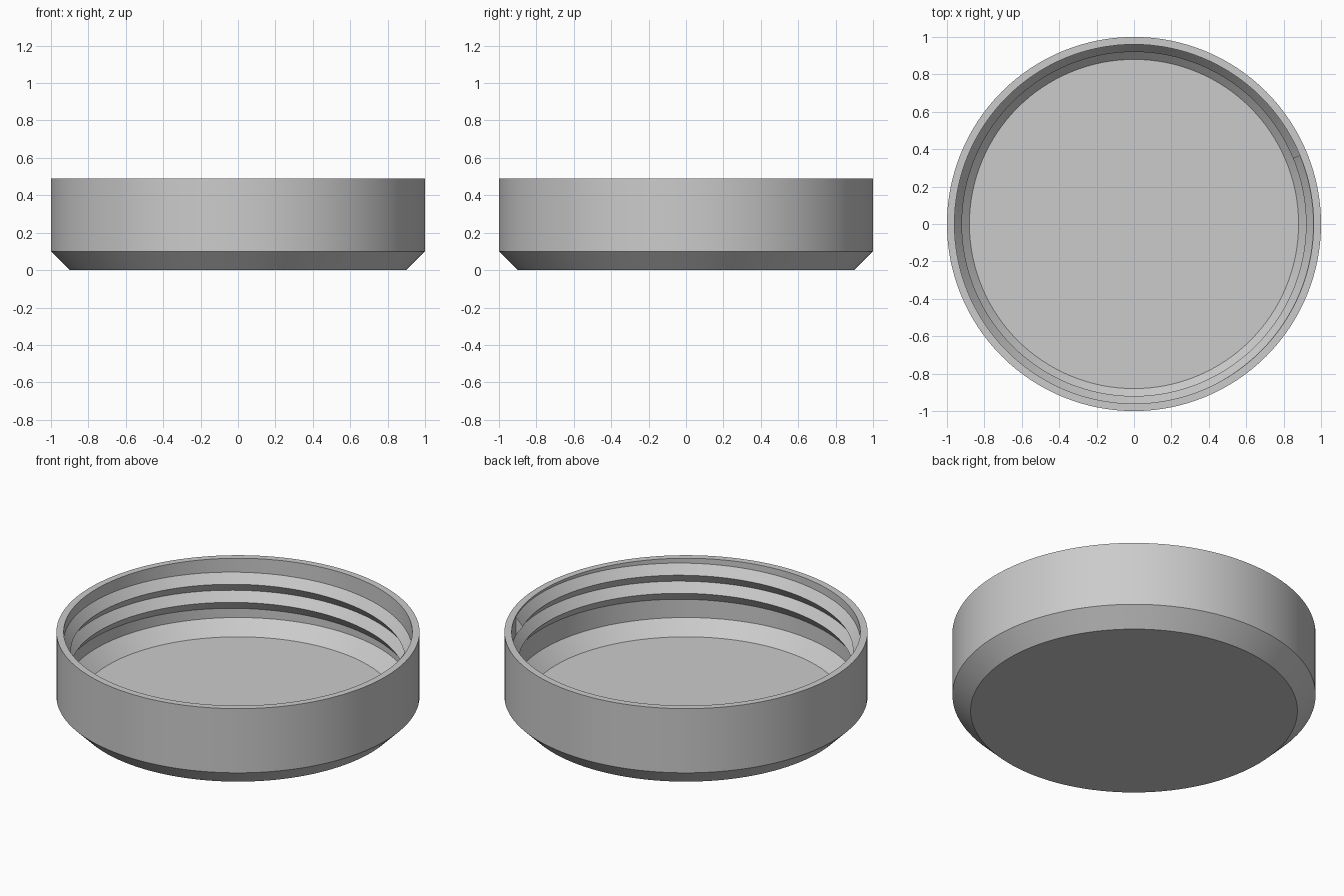
import bpy
import bmesh
from math import cos, sin, tau, radians

SEGMENTS = 128
PITCH = 0.11
TURNS = 2
START_ANGLE = radians(22.5)
START_Z = 0.209
WALL_R, CREST_R, BITE = 0.96, 0.92, 0.006

if "Cube" in bpy.data.objects:
    bpy.data.objects.remove(bpy.data.objects["Cube"], do_unlink=True)

# Single plain grey plastic
grey = bpy.data.materials.new("plain grey")
grey.use_nodes = True
colour = (0.6, 0.6, 0.6, 1)
grey.diffuse_color = colour
grey.node_tree.nodes["Principled BSDF"].inputs["Base Color"].default_value = colour


def ring_point(radius, z, angle):
    return (radius * cos(angle), radius * sin(angle), z)


def bridge(bm, a, b, closed):
    """Join two equal rows of vertices with quads."""
    count = len(a)
    for i in range(count if closed else count - 1):
        j = (i + 1) % count
        bm.faces.new((a[i], a[j], b[j], b[i]))


def finish(bm, name):
    bmesh.ops.recalc_face_normals(bm, faces=bm.faces)
    mesh = bpy.data.meshes.new(name)
    bm.to_mesh(mesh)
    bm.free()
    mesh.materials.append(grey)
    obj = bpy.data.objects.new(name, mesh)
    bpy.context.collection.objects.link(obj)
    bpy.ops.object.select_all(action="DESELECT")
    obj.select_set(True)
    bpy.context.view_layer.objects.active = obj
    bpy.ops.object.shade_smooth_by_angle(angle=radians(25))
    return obj


# Lid shell: turned profile from the underside, over the rim, to the inner floor
profile = [(0.90, 0), (1, 0.10), (1, 0.49), (WALL_R, 0.49), (WALL_R, 0.13), (0.88, 0.05)]
bm = bmesh.new()
rings = [[bm.verts.new(ring_point(r, z, tau * i / SEGMENTS)) for i in range(SEGMENTS)]
         for r, z in profile]
for lower, upper in zip(rings, rings[1:]):
    bridge(bm, lower, upper, True)
bm.faces.new(rings[0])
bm.faces.new(rings[-1])
finish(bm, "lid_shell")

# Screw thread: triangular section swept up a right-handed helix
half = PITCH / 2
section = [(WALL_R, -half), (CREST_R, 0), (WALL_R, half), (WALL_R + BITE, half), (WALL_R + BITE, -half)]
bm = bmesh.new()
rows = []
for i in range(SEGMENTS * TURNS + 1):
    turn = i / SEGMENTS
    angle = START_ANGLE + tau * turn
    rows.append([bm.verts.new(ring_point(r, START_Z + PITCH * turn + dz, angle)) for r, dz in section])
for a, b in zip(rows, rows[1:]):
    bridge(bm, a, b, True)
bm.faces.new(rows[0])
bm.faces.new(rows[-1])
finish(bm, "screw_thread")
